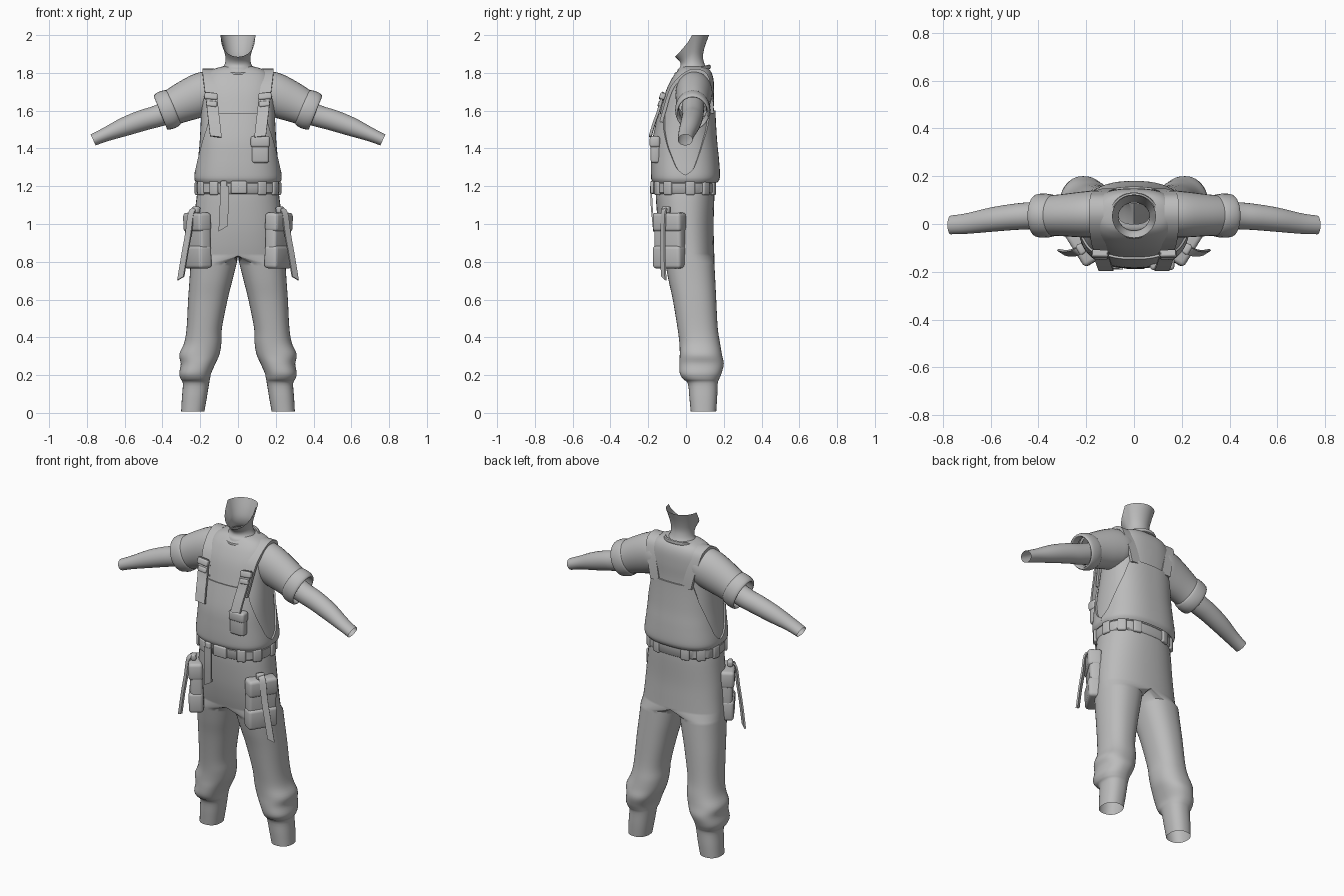
import bpy, bmesh, math
from mathutils import Vector, Matrix

if "Cube" in bpy.data.objects:
    bpy.data.objects.remove(bpy.data.objects["Cube"])

cloth = bpy.data.materials.new("plain grey")
cloth.diffuse_color = (0.5, 0.5, 0.5, 1)
cloth.use_nodes = True
cloth.node_tree.nodes["Principled BSDF"].inputs["Base Color"].default_value = cloth.diffuse_color


def smooth_rows(rows, k=4):
    """Catmull-Rom interpolation through rows of numbers."""
    out = []
    for i in range(len(rows) - 1):
        a, b, c, d = rows[max(i - 1, 0)], rows[i], rows[i + 1], rows[min(i + 2, len(rows) - 1)]
        for j in range(k):
            t = j / k
            out.append(tuple(0.5 * (2 * q + (r - p) * t + (2 * p - 5 * q + 4 * r - s) * t * t
                       + (3 * q - p - 3 * r + s) * t ** 3) for p, q, r, s in zip(a, b, c, d)))
    return out + [tuple(rows[-1])]


def finish(name, bm, mirror=False, solid=0):
    bmesh.ops.recalc_face_normals(bm, faces=bm.faces)
    me = bpy.data.meshes.new(name)
    bm.to_mesh(me)
    bm.free()
    ob = bpy.data.objects.new(name, me)
    me.materials.append(cloth)
    bpy.context.collection.objects.link(ob)
    if solid:
        m = ob.modifiers.new("thickness", 'SOLIDIFY')
        m.thickness, m.offset = solid, 0
    if mirror:
        ob.modifiers.new("mirror", 'MIRROR').merge_threshold = 0.0005
    return ob


def skin(rings, closed=True, caps=False):
    bm = bmesh.new()
    vs = [[bm.verts.new(p) for p in r] for r in rings]
    n = len(rings[0])
    for a, b in zip(vs, vs[1:]):
        for i in range(n if closed else n - 1):
            j = (i + 1) % n
            bm.faces.new((a[i], a[j], b[j], b[i]))
    if caps:
        bm.faces.new(vs[0])
        bm.faces.new(vs[-1])
    return bm


def power(v, p):
    return math.copysign(abs(v) ** (2 / p), v)


def ring(c, u, v, n=32, p=2.0):
    c, u, v = Vector(c), Vector(u), Vector(v)
    return [c + u * power(math.cos(t), p) + v * power(math.sin(t), p)
            for t in (2 * math.pi * i / n for i in range(n))]


def flat_ring(z, x0, x1, y0, y1, n=32, p=2.3):
    return ring(((x0 + x1) / 2, (y0 + y1) / 2, z), ((x1 - x0) / 2, 0, 0), (0, (y1 - y0) / 2, 0), n, p)


def box(name, loc, size, yaw=0, pitch=0, roll=0, bevel=0.012, mirror=True):
    bm = bmesh.new()
    bmesh.ops.create_cube(bm, size=1)
    bmesh.ops.scale(bm, vec=size, verts=bm.verts)
    bmesh.ops.bevel(bm, geom=bm.edges[:], offset=bevel, segments=3, profile=0.5, affect='EDGES')
    rot = Matrix.Rotation(yaw, 4, 'Z') @ Matrix.Rotation(pitch, 4, 'X') @ Matrix.Rotation(roll, 4, 'Y')
    bm.transform(Matrix.Translation(loc) @ rot)
    return finish(name, bm, mirror)


def ribbon(name, path, side, width, thick, mirror=True, k=4, slant=0.0):
    pts = [Vector(p) for p in smooth_rows(path, k)]
    s = Vector(side).normalized()
    rings = []
    for i, p in enumerate(pts):
        tan = (pts[min(i + 1, len(pts) - 1)] - pts[max(i - 1, 0)]).normalized()
        w, h = s * width / 2, tan.cross(s).normalized() * thick / 2
        cut = tan * (slant / 2 if i == len(pts) - 1 else 0)
        rings.append([p - w - h - cut, p + w - h + cut, p + w + h + cut, p - w + h - cut])
    return finish(name, skin(rings, caps=True), mirror)


# Shirt body: height, half width, front y, back y
BODY_P = 2.5
body_rows = smooth_rows([
    (1.215, .200, -.155, .145), (1.23, .219, -.172, .165), (1.26, .222, -.177, .171),
    (1.35, .211, -.176, .165), (1.45, .202, -.168, .155), (1.6, .195, -.135, .147),
    (1.7, .197, -.108, .149), (1.77, .180, -.075, .145), (1.81, .148, -.045, .130),
    (1.83, .098, -.022, .105), (1.835, .065, .0, .085)], 5)
finish("shirt_body", skin([flat_ring(z, -w, w, f, b, 48, BODY_P) for z, w, f, b in body_rows]))


def body_at(z):
    for a, b in zip(body_rows, body_rows[1:]):
        if a[0] <= z <= b[0]:
            t = (z - a[0]) / (b[0] - a[0])
            return [p + (q - p) * t for p, q in zip(a, b)][1:]


def body_y(x, z, sign):
    w, f, b = body_at(z)
    return (f + b) / 2 + sign * (b - f) / 2 * max(0, 1 - (abs(x) / w) ** BODY_P) ** (1 / BODY_P)


# Overall bib, front and back, with U-shaped side openings
opening = [(1.22, 0), (1.262, 0), (1.275, .16), (1.3, .27), (1.4, .5), (1.5, .7), (1.62, .85)]


def open_at(z):
    for (a, p), (b, q) in zip(opening, opening[1:]):
        if a <= z <= b:
            return p + (q - p) * (z - a) / (b - a)


for name, sign, top in (("bib_front", -1, 1.585), ("bib_back", 1, 1.6)):
    rows = []
    for i in range(31):
        z = 1.222 + (top - 1.222) * i / 30
        w, f, b = body_at(z)
        span = math.acos(open_at(z) ** (BODY_P / 2))
        row = []
        for j in range(29):
            t = span * (j / 14 - 1)
            row.append(Vector(((w + .004) * power(math.sin(t), BODY_P),
                       (f + b) / 2 + sign * ((b - f) / 2 + .004) * power(math.cos(t), BODY_P), z)))
        rows.append(row)
    finish(name, skin(rows, closed=False), solid=.01)

# Neck with a sloping open top that drops at the throat
neck = [flat_ring(z, -w, w, f, b, 32, 2) for z, w, f, b in smooth_rows([
    (1.77, .105, -.06, .12), (1.815, .088, -.045, .115), (1.85, .069, -.032, .097),
    (1.89, .066, -.028, .09), (1.94, .076, -.036, .1), (2.0, .092, -.058, .122)])]
for k, r in enumerate(neck):
    for i, p in enumerate(r):
        front = max(0, -math.sin(2 * math.pi * i / 32)) ** .8
        p.z -= .115 * front * max(0, (p.z - 1.82) / .18)
finish("neck", skin(neck))

# Collar band
collar = []
for i in range(40):
    t = 2 * math.pi * i / 40
    out = Vector((math.cos(t), math.sin(t), 0))
    c = Vector((.095 * math.cos(t), .035 + .088 * math.sin(t), 1.812 + .02 * math.sin(t)))
    collar.append(ring(c, out * .009, (0, 0, .012), 8))
finish("collar", skin(collar + [collar[0]]))


# Sleeves, rolled cuffs and arms: x, z, half height, y, half depth, tilt in degrees
def limb(name, rows, k=4):
    rings = []
    for x, z, h, y, d, a in smooth_rows(rows, k):
        a = math.radians(a)
        rings.append(ring((x, y, z), (0, d, 0), (math.sin(a) * h, 0, math.cos(a) * h), 28))
    finish(name, skin(rings), True)


limb("sleeve", [(.09, 1.705, .09, .045, .085, 0), (.15, 1.695, .112, .043, .097, 3),
                (.21, 1.68, .117, .04, .096, 9), (.30, 1.642, .104, .037, .088, 18),
                (.37, 1.607, .092, .035, .083, 22)])
limb("sleeve_cuff", [(.338, 1.62, .084, .035, .078, 22), (.342, 1.618, .098, .035, .088, 22),
                     (.37, 1.606, .105, .035, .092, 22), (.398, 1.595, .102, .035, .091, 22),
                     (.410, 1.589, .095, .035, .085, 22), (.405, 1.591, .086, .035, .077, 22),
                     (.37, 1.606, .080, .035, .072, 22)], 3)
limb("arm", [(.30, 1.62, .064, .037, .06, 20), (.42, 1.573, .058, .035, .057, 22),
             (.50, 1.55, .056, .03, .055, 22), (.60, 1.515, .05, .018, .051, 22),
             (.70, 1.474, .037, .002, .043, 23), (.767, 1.445, .032, -.004, .039, 25)])

# Trousers: height, inner x, outer x, front y, back y; hips then leg
hips = smooth_rows([(1.225, -.20, .20, -.155, .145), (1.15, -.218, .218, -.160, .15),
                    (1.0, -.235, .235, -.148, .146), (.9, -.243, .243, -.132, .148),
                    (.83, -.249, .249, -.116, .15)])
leg = smooth_rows([(.795, .006, .251, -.110, .15), (.7, .03, .257, -.092, .155),
                   (.6, .055, .264, -.07, .16), (.45, .085, .272, -.045, .168),
                   (.37, .088, .285, -.035, .18), (.31, .098, .311, -.033, .19),
                   (.26, .120, .303, -.035, .2), (.21, .142, .311, -.033, .188),
                   (.18, .148, .304, -.016, .176), (.155, .153, .292, .010, .168),
                   (.08, .165, .297, .018, .165), (.008, .178, .301, .025, .16)])
rings = [flat_ring(*r, n=40) for r in hips + leg]
for r in rings:
    for p in r:
        p.x = max(0, p.x)
bm = skin(rings)
bmesh.ops.delete(bm, geom=[f for f in bm.faces if all(v.co.x < 1e-4 for v in f.verts)], context='FACES')
finish("trousers", bm, True)

# Belt with loops, buckle and hanging tail
belt = [flat_ring(z, -.209 - o, .209 + o, -.163 - o, .146 + o, 48, 2.4) for z, o in
        [(1.165, -.01), (1.16, .004), (1.168, .011), (1.215, .011), (1.222, .004), (1.217, -.01)]]
finish("belt", skin(belt))
for i, deg in enumerate((-58, -28, 8, 40, 68)):
    t = math.radians(deg)
    c, s = power(math.cos(t), 2.4), power(math.sin(t), 2.4)
    yaw = math.atan2(math.sin(t) / .155, math.cos(t) / .21)
    box(f"belt_loop_{i}", (.217 * c, -.009 + .163 * s, 1.19), (.022, .05, .074), yaw, bevel=.009)
box("belt_buckle", (.005, -.178, 1.194), (.085, .02, .066), bevel=.008, mirror=False)
box("belt_keeper", (-.075, -.176, 1.194), (.035, .024, .07), bevel=.008, mirror=False)
ribbon("belt_tail", [(-.07, -.185, 1.2), (-.073, -.182, 1.1), (-.079, -.170, .975)],
       (1, 0, 0), .047, .01, False, slant=-.03)

# Shoulder straps following the body, then loose front ends with buckles
path = [(x, body_y(x, z, -1) - .004, z) for x, z in ((.125, 1.54), (.135, 1.62), (.143, 1.68), (.15, 1.735))]
path += [(.157, -.012, 1.79), (.158, .045, 1.813), (.155, .1, 1.795)]
path += [(x, body_y(x, z, 1) + .004, z) for x, z in ((.145, 1.74), (.122, 1.66), (.105, 1.585))]
ribbon("shoulder_strap", path, (1, 0, 0), .06, .018)
ribbon("strap_end", [(.143, -.120, 1.695), (.133, -.145, 1.6), (.125, -.17, 1.53), (.117, -.190, 1.462)],
       (1, 0, .12), .062, .014)
box("strap_buckle", (.143, -.125, 1.675), (.07, .03, .035), 0, -.3, -.1, .008)
box("strap_slider", (.139, -.137, 1.635), (.058, .022, .03), 0, -.3, -.1, .008)

# Chest pouch on one side
box("chest_pouch", (.118, -.162, 1.385), (.092, .05, .125), bevel=.014, mirror=False)
box("chest_pouch_flap", (.118, -.165, 1.435), (.102, .055, .06), bevel=.014, mirror=False)

# Thigh pouches with flap, lower pocket and hanging strap
yaw = math.radians(58)
box("thigh_pouch", (.212, -.085, .915), (.165, .07, .285), yaw, .03, 0, .018)
box("thigh_pouch_flap", (.217, -.088, 1.01), (.172, .08, .10), yaw, .03, 0, .018)
box("thigh_pouch_pocket", (.214, -.088, .825), (.172, .08, .12), yaw, .03, 0, .018)
ribbon("thigh_strap", [(.215, -.105, 1.085), (.246, -.118, 1.06), (.262, -.122, .95), (.282, -.122, .84),
                       (.303, -.118, .712)], (.75, .5, 0), .036, .01, slant=.02)
box("thigh_strap_knot", (.222, -.105, 1.075), (.045, .03, .035), yaw, bevel=.009)

bpy.ops.object.select_all(action='SELECT')
bpy.context.view_layer.objects.active = bpy.data.objects["trousers"]
bpy.ops.object.convert(target='MESH')
bpy.ops.object.shade_smooth_by_angle(angle=math.radians(42))
